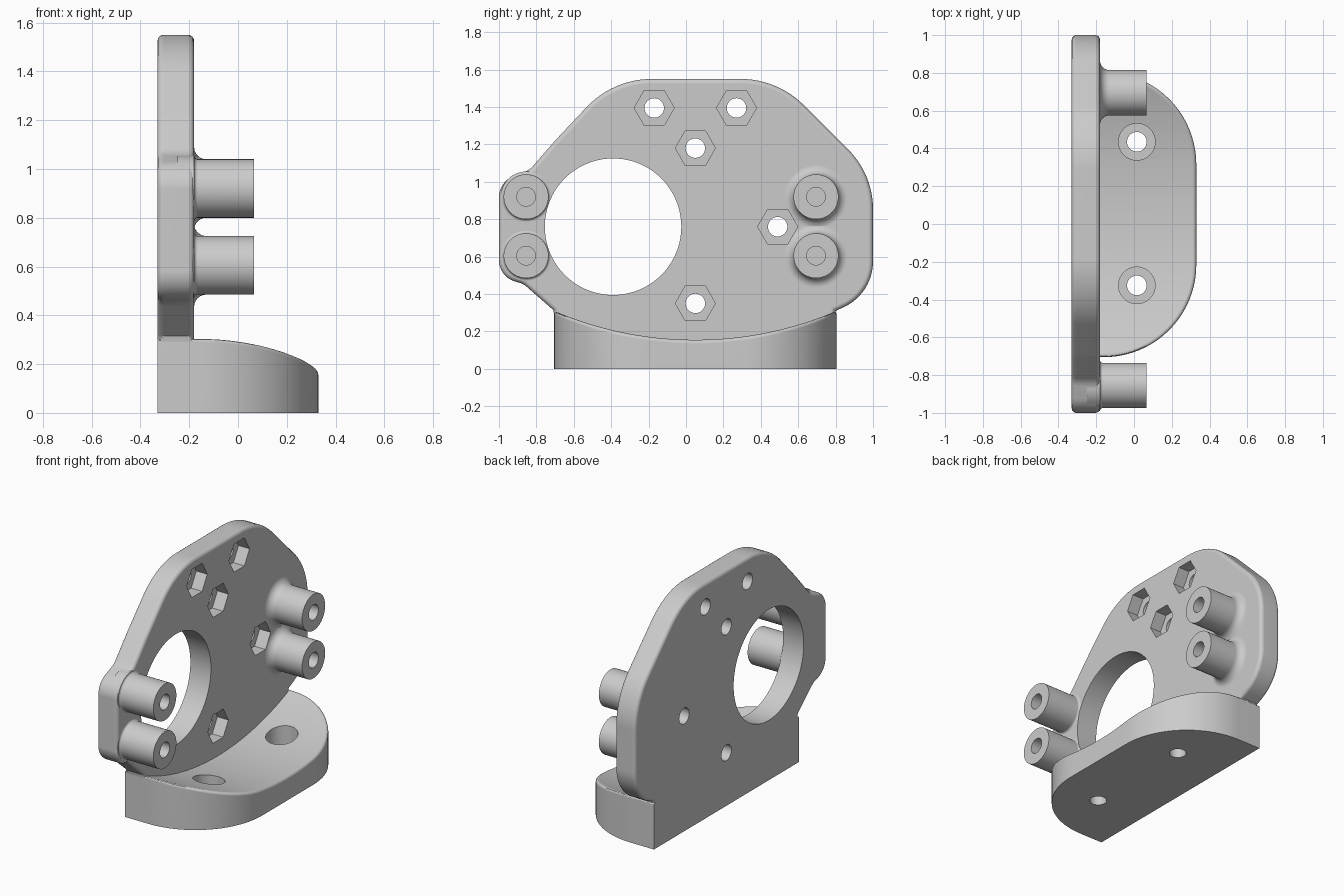
import bpy, bmesh
from math import sin, cos, tan, pi, radians, sqrt
from mathutils import Vector

if "Cube" in bpy.data.objects:
    bpy.data.objects.remove(bpy.data.objects["Cube"])

XB, XF = -0.33, -0.18      # back and front faces of the plate
CY = 0.05                  # symmetry line of base


def make(name, bm):
    bmesh.ops.recalc_face_normals(bm, faces=bm.faces)
    me = bpy.data.meshes.new(name)
    bm.to_mesh(me)
    bm.free()
    ob = bpy.data.objects.new(name, me)
    bpy.context.collection.objects.link(ob)
    return ob


def turned(name, axis, c, rings, n=48):
    """Solid of stacked rings (position, radius) along the x or z axis."""
    bm = bmesh.new()
    rows = []
    for p, r in rings:
        row = []
        for i in range(n):
            a = 2 * pi * i / n
            u, v = c[0] + r * cos(a), c[1] + r * sin(a)
            row.append(bm.verts.new((p, u, v) if axis == 'x' else (u, v, p)))
        rows.append(row)
    for s, t in zip(rows, rows[1:]):
        for i in range(n):
            j = (i + 1) % n
            bm.faces.new((s[i], s[j], t[j], t[i]))
    bm.faces.new(rows[0])
    bm.faces.new(rows[-1])
    return make(name, bm)


def boolean(ob, tool, op):
    m = ob.modifiers.new(op, 'BOOLEAN')
    m.operation, m.solver, m.object = op, 'EXACT', tool
    bpy.context.view_layer.objects.active = ob
    bpy.ops.object.modifier_apply(modifier=m.name)
    bpy.data.objects.remove(tool, do_unlink=True)


def rounded(corners, seg=12):
    """Polygon (y, z, radius) with arcs at its corners."""
    out = []
    for i, (y, z, r) in enumerate(corners):
        p = Vector((y, z))
        if r == 0:
            out.append(p)
            continue
        a = (Vector(corners[i - 1][:2]) - p).normalized()
        b = (Vector(corners[(i + 1) % len(corners)][:2]) - p).normalized()
        half = a.angle(b) / 2
        centre = p + (a + b).normalized() * r / sin(half)
        s = p + a * r / tan(half) - centre
        e = p + b * r / tan(half) - centre
        sweep = pi - 2 * half
        for k in range(seg + 1):
            t = k / seg
            out.append(centre + (s * sin((1 - t) * sweep) + e * sin(t * sweep)) / sin(sweep))
    return out


# Upright plate with rounded rim
outline = rounded([(0.49, 1.55, 0.48), (-0.39, 1.55, 0.48), (-0.70, 1.22, 0.4),
                   (-0.835, 1.065, 0.1), (-1.0, 1.0, 0.12), (-1.0, 0.49, 0.12),
                   (-0.87, 0.455, 0.1), (-0.71, 0.315, 0), (-0.66, 0.1, 0),
                   (0.76, 0.1, 0), (0.80, 0.31, 0), (1.0, 0.40, 0.27), (1.0, 1.04, 0.45)])
bm = bmesh.new()
back = [bm.verts.new((XB, p.x, p.y)) for p in outline]
front = [bm.verts.new((XF, p.x, p.y)) for p in outline]
caps = [bm.faces.new(back), bm.faces.new(front)]
for i in range(len(back)):
    j = (i + 1) % len(back)
    bm.faces.new((back[i], back[j], front[j], front[i]))
bmesh.ops.recalc_face_normals(bm, faces=bm.faces)
bmesh.ops.bevel(bm, geom=[e for f in caps for e in f.edges], offset=0.025,
                segments=4, profile=0.5, affect='EDGES')
bracket = make("mounting_bracket", bm)

# Dished foot, D-shaped in plan, lofted in slices across y
R, BX, BY, RIM = 0.49, -0.16, 0.265, 0.02
ARC = 1.916


def dish(y):
    return 0.155 + ARC - sqrt(ARC * ARC - (y - CY) ** 2)


plan = [(XB, -BY, 0, -1)]
N = 20
for k in range(N + 1):
    a = -pi / 2 + pi / 2 * k / N
    plan.append((BX + R * cos(a), -BY + R * sin(a), cos(a), sin(a)))
plan[0] = (XB, -BY - R, 0, -1)
plan += [(0.33, -BY + 2 * BY * k / 8, 1, 0) for k in range(1, 8)]
plan += [(x, -y, nx, -ny) for x, y, nx, ny in reversed(plan[:N + 2])]
bm = bmesh.new()
cols = []
for x, y, nx, ny in plan:
    y += CY
    pts = [(XB, y, 0), (x, y, 0)]
    for k in range(5):
        a = pi / 2 * k / 4
        d = RIM * (1 - cos(a))
        yy = y - ny * d
        pts.append((x - nx * d, yy, dish(yy) - RIM * (1 - sin(a))))
    pts.append((XB, pts[-1][1], pts[-1][2]))
    cols.append([bm.verts.new(p) for p in pts])
for s, t in zip(cols, cols[1:]):
    for i in range(len(s)):
        j = (i + 1) % len(s)
        bm.faces.new((s[i], s[j], t[j], t[i]))
bmesh.ops.remove_doubles(bm, verts=bm.verts, dist=1e-5)
bmesh.ops.holes_fill(bm, edges=[e for e in bm.edges if e.is_boundary], sides=0)
boolean(bracket, make("foot", bm), 'UNION')

# Four standoffs with filleted roots
posts = [(y, z, f) for y, f in ((-0.855, 0.015), (0.695, 0.05)) for z in (0.605, 0.92)]
for y, z, f in posts:
    rings = [(-0.25, 0.12 + f)]
    rings += [(XF + f - f * cos(a), 0.12 + f - f * sin(a))
              for a in [pi / 2 * k / 6 for k in range(7)]]
    rings.append((0.065, 0.12))
    boolean(bracket, turned("standoff", 'x', (y, z), rings), 'UNION')

# Large bore
boolean(bracket, turned("bore", 'x', (-0.39, 0.76), [(-0.5, 0.365), (-0.164, 0.365)], 80), 'DIFFERENCE')

# Blind holes in standoffs
for y, z, f in posts:
    boolean(bracket, turned("pilot", 'x', (y, z), [(-0.18, 0.05), (0.2, 0.05)], 32), 'DIFFERENCE')

# Hexagonal nut pockets and their through holes
for c in [(-0.17, 1.395), (0.27, 1.395), (0.05, 1.18), (0.49, 0.76), (0.05, 0.35)]:
    boolean(bracket, turned("nut_pocket", 'x', c, [(-0.26, 0.107), (-0.1, 0.107)], 6), 'DIFFERENCE')
    boolean(bracket, turned("bolt_hole", 'x', c, [(-0.5, 0.052), (-0.2, 0.052)], 32), 'DIFFERENCE')

# Counterbored holes in the foot
for y in (-0.325, 0.435):
    boolean(bracket, turned("foot_counterbore", 'z', (0.015, y), [(0.08, 0.097), (0.4, 0.097)]), 'DIFFERENCE')
    boolean(bracket, turned("foot_hole", 'z', (0.015, y), [(-0.1, 0.052), (0.2, 0.052)], 32), 'DIFFERENCE')

# Smooth curved faces, keep edges crisp
bpy.ops.object.select_all(action='DESELECT')
bracket.select_set(True)
bpy.context.view_layer.objects.active = bracket
bpy.ops.object.shade_smooth_by_angle(angle=radians(30))
wn = bracket.modifiers.new("weighted", 'WEIGHTED_NORMAL')
wn.keep_sharp = True
